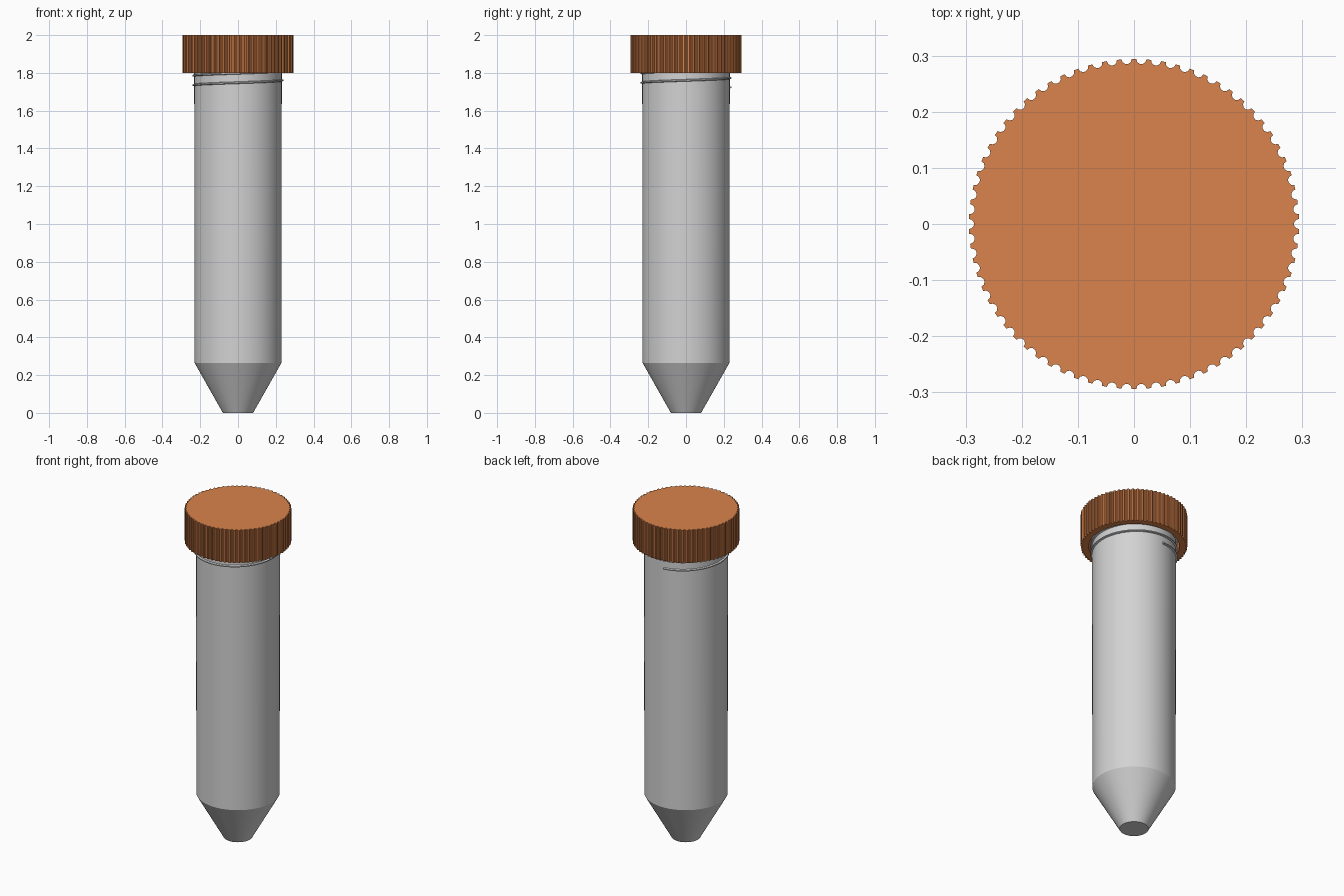
import bpy, bmesh, math
from math import cos, sin, pi

cube = bpy.data.objects.get("Cube")
if cube:
    bpy.data.objects.remove(cube, do_unlink=True)


def material(name, rgb):
    m = bpy.data.materials.new(name)
    m.use_nodes = True
    m.diffuse_color = (*rgb, 1)
    m.node_tree.nodes["Principled BSDF"].inputs["Base Color"].default_value = (*rgb, 1)
    return m


def finish(name, bm, mat, smooth=None):
    bmesh.ops.recalc_face_normals(bm, faces=bm.faces)
    me = bpy.data.meshes.new(name)
    bm.to_mesh(me)
    bm.free()
    me.materials.append(mat)
    ob = bpy.data.objects.new(name, me)
    bpy.context.collection.objects.link(ob)
    if smooth:
        bpy.ops.object.select_all(action='DESELECT')
        ob.select_set(True)
        bpy.context.view_layer.objects.active = ob
        bpy.ops.object.shade_smooth_by_angle(angle=math.radians(smooth))
    return ob


def ring(bm, points, z):
    return [bm.verts.new((x, y, z)) for x, y in points]


def circle(r, n):
    return [(r * cos(2 * pi * i / n), r * sin(2 * pi * i / n)) for i in range(n)]


def bridge(bm, a, b):
    n = len(a)
    for i in range(n):
        j = (i + 1) % n
        bm.faces.new((a[i], a[j], b[j], b[i]))


grey = material("grey plastic", (0.65, 0.65, 0.65))
orange = material("orange plastic", (0.70, 0.23, 0.072))

# Tube: conical base, straight body, open mouth and inner wall
profile = [(0.08, 0.0), (0.23, 0.265), (0.232, 1.96),
           (0.205, 1.96), (0.205, 0.28), (0.06, 0.03)]
bm = bmesh.new()
rings = [ring(bm, circle(r, 64), z) for r, z in profile]
for a, b in zip(rings, rings[1:]):
    bridge(bm, a, b)
bm.faces.new(rings[0])
bm.faces.new(rings[-1])
finish("tube_body", bm, grey, 25)

# Screw thread: diamond section swept along a rising helix
START, PITCH, TURNS, STEPS = math.radians(93), 0.05, 4, 64
section = [(0.228, -0.007), (0.241, -0.003), (0.241, 0.003), (0.228, 0.007)]
bm = bmesh.new()
loops = []
for i in range(TURNS * STEPS + 1):
    a = START + 2 * pi * i / STEPS
    z = 1.7235 + PITCH * i / STEPS
    loops.append([bm.verts.new((r * cos(a), r * sin(a), z + dz)) for r, dz in section])
for a, b in zip(loops, loops[1:]):
    bridge(bm, a, b)
bm.faces.new(loops[0])
bm.faces.new(loops[-1])
finish("screw_thread", bm, grey, 30)

# Cap: grooved outer wall, hollow underneath
GROOVES, R, GR = 70, 0.294, 0.009
outline = []
for g in range(GROOVES):
    a = 2 * pi * g / GROOVES
    # round groove cut into the rim
    for k in range(6):
        t = pi * k / 5
        u, v = R - GR * sin(t), -GR * cos(t)
        outline.append((u * cos(a) - v * sin(a), u * sin(a) + v * cos(a)))
    # crest between grooves
    c = a + pi / GROOVES
    outline.append((R * cos(c), R * sin(c)))
inner = [(x * 0.25 / math.hypot(x, y), y * 0.25 / math.hypot(x, y)) for x, y in outline]
bm = bmesh.new()
top = ring(bm, outline, 2.0)
bottom = ring(bm, outline, 1.8)
lip = ring(bm, inner, 1.8)
ceiling = ring(bm, inner, 1.965)
bridge(bm, top, bottom)
bridge(bm, bottom, lip)
bridge(bm, lip, ceiling)
bm.faces.new(top)
bm.faces.new(ceiling)
finish("screw_cap", bm, orange)
